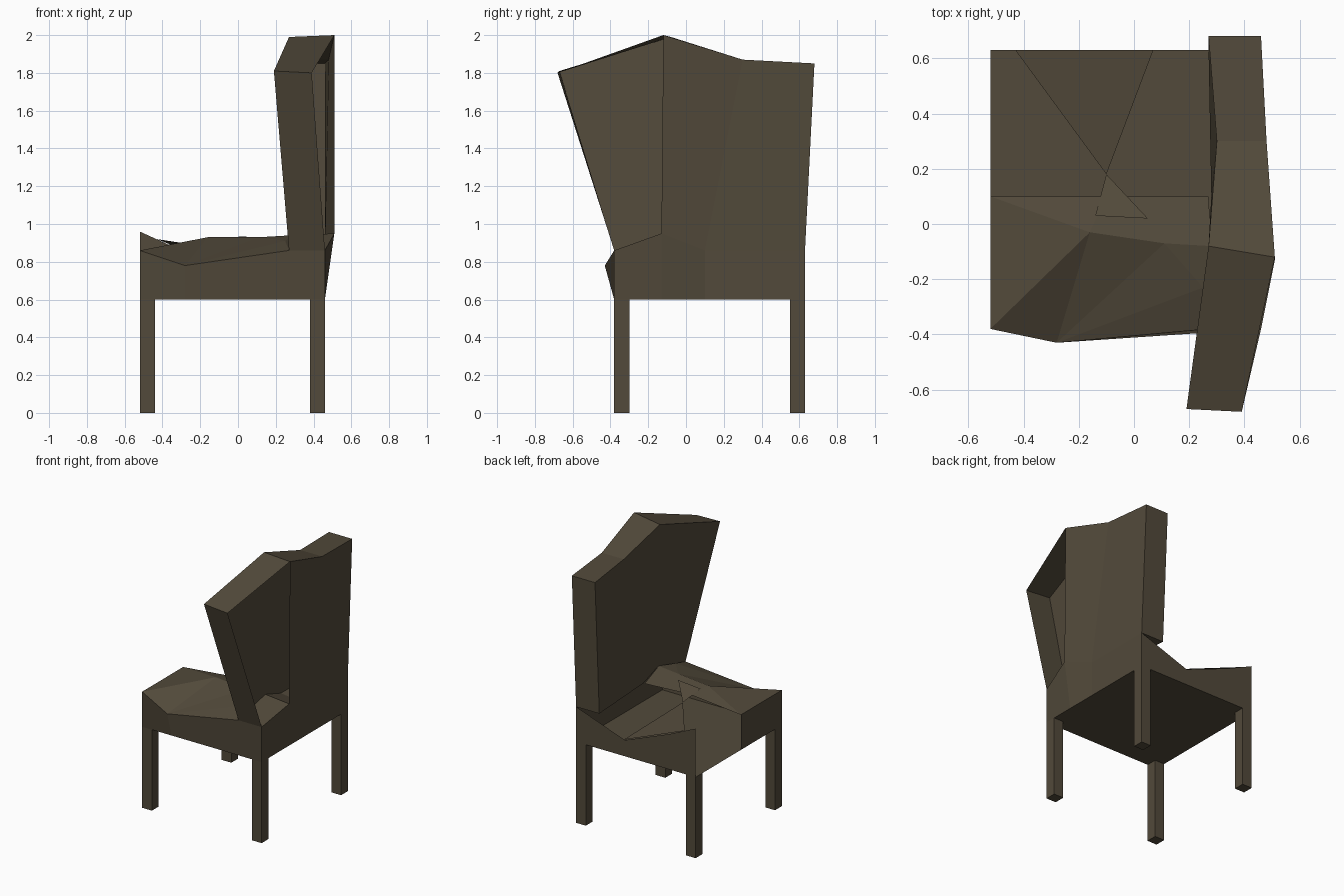
import bpy, bmesh

if "Cube" in bpy.data.objects:
    bpy.data.objects.remove(bpy.data.objects["Cube"])

mat = bpy.data.materials.new("dark brown")
mat.diffuse_color = (0.085, 0.068, 0.043, 1)
mat.use_nodes = True
mat.node_tree.nodes["Principled BSDF"].inputs["Base Color"].default_value = mat.diffuse_color


def finish(bm, name, recalc=True):
    if recalc:
        bmesh.ops.recalc_face_normals(bm, faces=bm.faces)
    me = bpy.data.meshes.new(name)
    bm.to_mesh(me)
    bm.free()
    me.materials.append(mat)
    ob = bpy.data.objects.new(name, me)
    bpy.context.collection.objects.link(ob)
    return ob


def sheet(name, pts, faces, recalc=True):
    """Panels from named corner points; each face is a space-separated string."""
    bm = bmesh.new()
    v = {k: bm.verts.new(p) for k, p in pts.items()}
    for f in faces:
        bm.faces.new([v[k] for k in f.split()])
    return finish(bm, name, recalc)


# four square legs
for side, x in (("left", -0.48), ("right", 0.42)):
    for end, y in (("front", -0.34), ("back", 0.59)):
        bm = bmesh.new()
        bmesh.ops.create_cube(bm, size=1)
        for v in bm.verts:
            v.co = (x + v.co.x * 0.08, y + v.co.y * 0.08, (v.co.z + 0.5) * 0.6)
        finish(bm, f"{end}_{side}_leg")

# backrest columns: front top, back top, back bottom, front bottom
columns = [
    [(.27, .68, 1.85), (.46, .68, 1.85), (.46, .63, .86), (.27, .63, .86)],
    [(.30, .30, 1.87), (.48, .30, 1.87), (.46, .10, .86), (.28, .10, .88)],
    [(.27, -.08, 1.99), (.51, -.12, 2.0), (.51, -.13, .95), (.28, -.08, .94)],
    [(.19, -.67, 1.81), (.39, -.68, 1.80), (.46, -.38, .86), (.27, -.38, .86)],
]
bm = bmesh.new()
cols = [[bm.verts.new(p) for p in c] for c in columns]
bm.faces.new(cols[0])
bm.faces.new(cols[-1])
for n, (a, b) in enumerate(zip(cols, cols[1:])):
    for i in range(4):
        # the outer panel of the wing is open
        if not (n == 2 and i == 1):
            j = (i + 1) % 4
            bm.faces.new((a[i], a[j], b[j], b[i]))
finish(bm, "backrest")

# seat: floor, skirt walls and the uneven padded top, open at the back left
seat = {
    "b1": (-.52, -.38, .60), "b2": (-.28, -.38, .60), "b3": (.46, -.38, .60),
    "b4": (.46, -.13, .60), "b5": (.46, .10, .60), "b6": (.46, .63, .60),
    "b7": (-.52, .63, .60), "b8": (-.52, .10, .60),
    "t1": (-.52, -.38, .86), "t2": (-.28, -.43, .78), "t3": (.46, -.38, .86),
    "t4": (.51, -.13, .95), "t5": (.46, .10, .86), "t6": (.46, .63, .86),
    "w1": (.06, .63, .72), "w2": (-.30, .63, .86), "t7": (-.52, .63, .96),
    "t8": (-.52, .10, .86),
    "p1": (-.16, -.03, .93), "p2": (.11, -.07, .93), "p3": (.25, -.23, .91),
    "p4": (.27, -.38, .86), "p5": (.28, -.08, .94), "p6": (.27, .10, .88),
    "p7": (-.10, .10, .90),
}
sheet("seat", seat, [
    "b1 b8 b7 b6 b5 b4 b3 b2",
    "b1 b2 t2 t1", "b2 b3 t3 p4 t2",
    "b3 b4 t4 t3", "b4 b5 t5 t4", "b5 b6 t6 t5",
    "b6 b7 t7 w2 w1 t6", "b8 b1 t1 t8",
    "t1 t2 p1", "t1 p1 t8", "t8 p1 p7",
    "t2 p4 p3", "t2 p3 p2", "t2 p2 p1",
    "p1 p2 p5 p6 p7", "p2 p3 p5", "p3 p4 p5",
])

# twisted strip bridging the rear wall and the padded top
sheet("twisted_strip", {
    "a": (-.43, .63, .92), "b": (.07, .63, .72), "m": (-.10, .18, .87),
    "c": (.05, .02, .935), "d": (-.14, .03, .925),
}, ["a m b", "m d c"], recalc=False)
